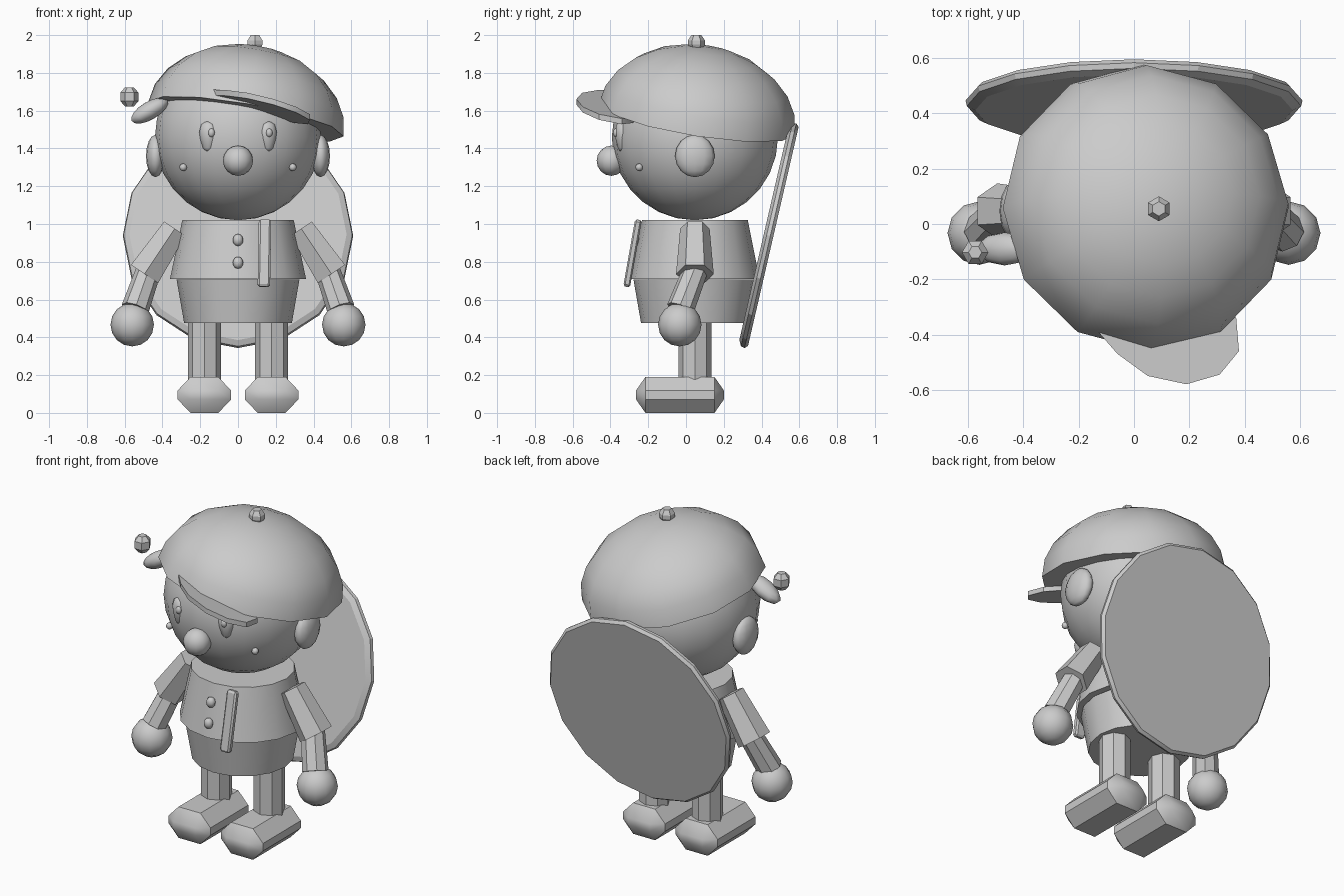
import bpy, bmesh, math
from mathutils import Matrix, Vector

if bpy.data.objects.get("Cube"):
    bpy.data.objects.remove(bpy.data.objects["Cube"], do_unlink=True)

grey = bpy.data.materials.new("plain_grey")
grey.use_nodes = True
colour = (0.6, 0.6, 0.6, 1)
grey.diffuse_color = colour
grey.node_tree.nodes["Principled BSDF"].inputs["Base Color"].default_value = colour


def finish(name, bm, matrix=Matrix(), angle=35):
    """Turn a bmesh into a placed, shaded object."""
    bmesh.ops.transform(bm, matrix=matrix, verts=bm.verts)
    bmesh.ops.recalc_face_normals(bm, faces=bm.faces)
    mesh = bpy.data.meshes.new(name)
    bm.to_mesh(mesh)
    bm.free()
    mesh.materials.append(grey)
    obj = bpy.data.objects.new(name, mesh)
    bpy.context.collection.objects.link(obj)
    bpy.ops.object.select_all(action='DESELECT')
    obj.select_set(True)
    bpy.context.view_layer.objects.active = obj
    bpy.ops.object.shade_smooth_by_angle(angle=math.radians(angle))
    return obj


def place(loc, scale=(1, 1, 1), rot=Matrix()):
    return Matrix.Translation(loc) @ rot @ Matrix.Diagonal((*scale, 1))


def lathe(name, profile, segs, matrix=Matrix(), angle=35):
    """Closed solid turned from (radius, height) rings."""
    bm = bmesh.new()
    rings = []
    for r, z in profile:
        turn = [math.tau * i / segs for i in range(segs)]
        rings.append([bm.verts.new((r * math.cos(a), r * math.sin(a), z)) for a in turn])
    for low, high in zip(rings, rings[1:]):
        for i in range(segs):
            j = (i + 1) % segs
            bm.faces.new((low[i], low[j], high[j], high[i]))
    bm.faces.new(rings[0])
    bm.faces.new(rings[-1])
    bmesh.ops.remove_doubles(bm, verts=bm.verts, dist=1e-5)
    return finish(name, bm, matrix, angle)


def ball(name, loc, radii, segs=16, rings=8, rot=Matrix(), angle=60):
    bm = bmesh.new()
    bmesh.ops.create_uvsphere(bm, u_segments=segs, v_segments=rings, radius=1)
    return finish(name, bm, place(loc, radii, rot), angle)


def limb(name, a, b, r1, r2, segs):
    """Tapered faceted tube from a to b."""
    a, b = Vector(a), Vector(b)
    rot = (b - a).to_track_quat('Z', 'Y').to_matrix().to_4x4()
    return lathe(name, [(r1, 0), (r2, (b - a).length)], segs, place(a, rot=rot))


def chamfered_box(name, half, cut, matrix, angle=50):
    """Box with separate chamfer depth on each axis."""
    bm = bmesh.new()
    for axis in range(3):
        for sx in (-1, 1):
            for sy in (-1, 1):
                for sz in (-1, 1):
                    p = [h - (c if k != axis else 0) for k, (h, c) in enumerate(zip(half, cut))]
                    bm.verts.new((p[0] * sx, p[1] * sy, p[2] * sz))
    bmesh.ops.convex_hull(bm, input=bm.verts)
    bmesh.ops.dissolve_limit(bm, angle_limit=0.02, verts=bm.verts, edges=bm.edges)
    return finish(name, bm, matrix, angle)


def rotation(axis, degrees):
    return Matrix.Rotation(math.radians(degrees), 4, axis)


# Head and face
MID = 0.047
ball("head", (0, MID, 1.46), (0.44, 0.44, 0.44), 20, 14)
ball("nose", (0, -0.395, 1.335), (0.08, 0.078, 0.08), 12, 8)

# Torso and shorts
lathe("shirt", [(0.36, 0.71), (0.295, 1.02)], 16, place((0, MID, 0), (1, 0.95, 1)))
lathe("shorts", [(0.285, 0.475), (0.325, 0.705)], 16, place((0, MID, 0)))
for label, y, z in (("upper", -0.262, 0.915), ("lower", -0.285, 0.795)):
    ball(label + "_button", (0, y, z), (0.028, 0.025, 0.032), 8, 6)
chamfered_box("tie", (0.033, 0.018, 0.18), (0.01, 0.008, 0.012),
              place((0.14, -0.283, 0.845), rot=rotation('X', -10) @ rotation('Y', 1)), 30)

# Mirrored parts
for side, s in (("left", 1), ("right", -1)):
    ball(side + "_ear", (s * 0.437, MID, 1.36), (0.05, 0.105, 0.112), 12, 8)
    lathe(side + "_eye", [(0, -0.09), (0.028, -0.06), (0.045, -0.01), (0.05, 0.025),
                          (0.038, 0.065), (0, 0.088)], 10,
          place((s * 0.16, -0.34, 1.462), (1, 0.7, 1), rotation('Z', s * 24)), 50)
    ball(side + "_pupil", (s * 0.153 + 0.012, -0.372, 1.483), (0.018, 0.014, 0.023), 8, 6)
    ball(side + "_cheek_dot", (s * 0.29, -0.248, 1.3), (0.02, 0.02, 0.02), 8, 6)
    limb(side + "_sleeve", (s * 0.335, MID, 0.975), (s * 0.495, MID, 0.735), 0.078, 0.1, 6)
    limb(side + "_forearm", (s * 0.468, 0.055, 0.77), (s * 0.545, -0.03, 0.55), 0.066, 0.074, 8)
    ball(side + "_hand", (s * 0.56, -0.033, 0.467), (0.115, 0.115, 0.115), 12, 8)
    limb(side + "_leg", (s * 0.178, MID, 0.17), (s * 0.178, MID, 0.49), 0.088, 0.088, 8)
    chamfered_box(side + "_shoe", (0.142, 0.233, 0.095), (0.068, 0.05, 0.072),
                  place((s * 0.178, -0.032, 0.095)), 40)

# Tilted cap dome
steps = [math.pi / 2 * i / 6 for i in range(7)]
dome = [(0.525 * math.cos(t), 0.39 * math.sin(t)) for t in steps]
lathe("cap", dome, 12, place((0.042, 0.058, 1.555), rot=rotation('Y', 10) @ rotation('X', -9)), 50)
knob = [(0.03, -0.04), (0.045, -0.01), (0.045, 0.012), (0.026, 0.04)]
lathe("cap_knob", knob, 6, place((0.09, 0.055, 1.96), rot=rotation('Z', 30)), 20)

# Cap visor: a flat fan lying on a slanted plane
fan = [(-0.13, -0.39), (-0.06, -0.47), (0.05, -0.55), (0.19, -0.58), (0.31, -0.545),
       (0.38, -0.46), (0.37, -0.34), (0.3, -0.28), (0.1, -0.25), (-0.1, -0.3)]
bm = bmesh.new()
face = bm.faces.new([bm.verts.new((x, y, 1.56 - 0.285 * x - 0.216 * y)) for x, y in fan])
top = bmesh.ops.extrude_face_region(bm, geom=[face])["geom"]
bmesh.ops.translate(bm, vec=(0, 0, 0.03),
                    verts=[g for g in top if isinstance(g, bmesh.types.BMVert)])
finish("visor", bm)

# Side ornament on the cap
ball("cap_tuft", (-0.468, -0.09, 1.6), (0.115, 0.06, 0.048), 10, 8, rotation('Y', -30))
lathe("cap_bobble", [(0.024, -0.05), (0.048, -0.022), (0.048, 0.022), (0.024, 0.05)], 6,
      place((-0.575, -0.103, 1.673)), 20)

# Round shield leaning on the back
lathe("shield", [(0.595, -0.026), (0.61, -0.01), (0.605, 0.01), (0.575, 0.026)], 16,
      place((0, 0.437, 0.94), rot=rotation('X', 77)), 20)
